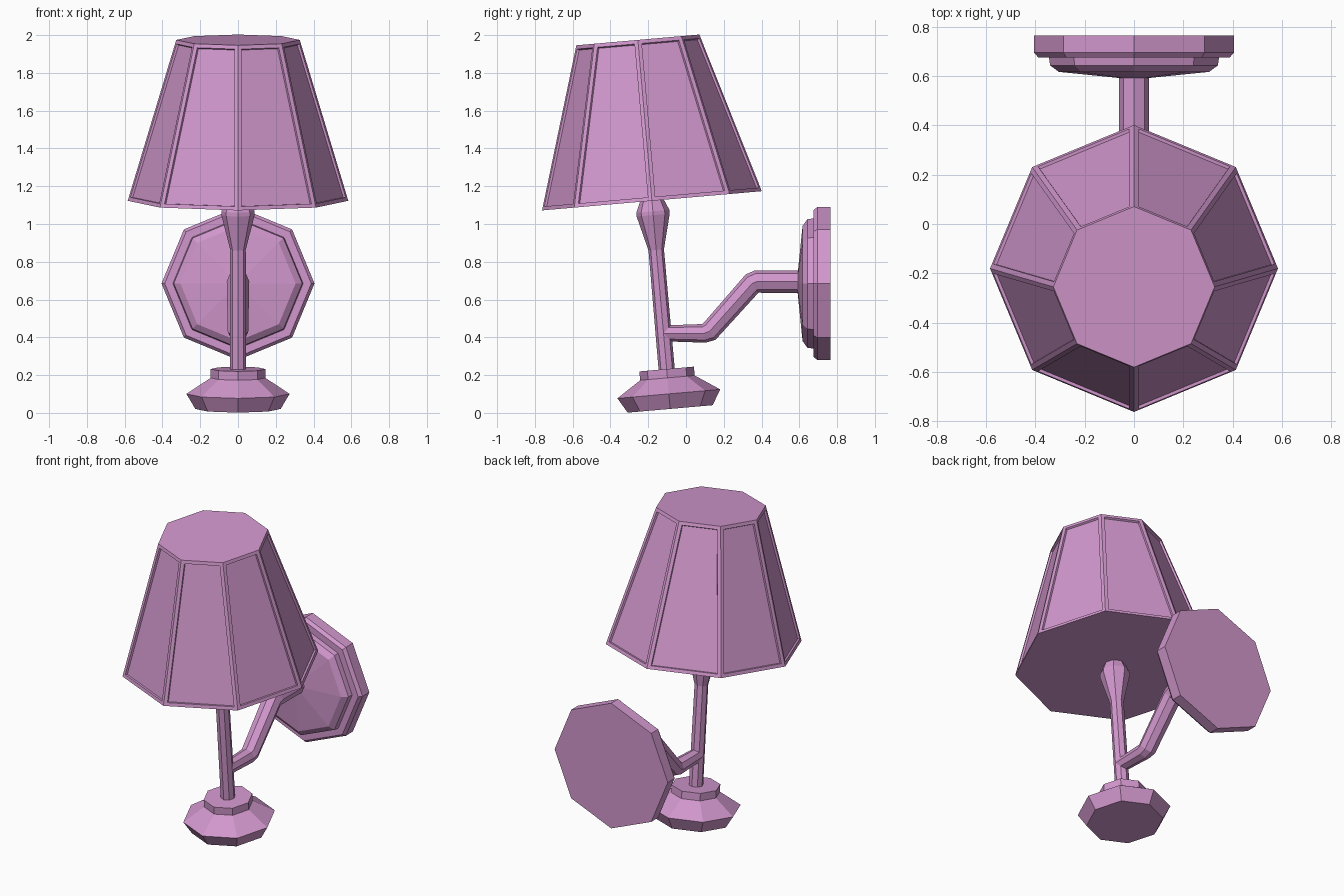
import bpy, bmesh, math
from mathutils import Matrix, Vector

if "Cube" in bpy.data.objects:
    bpy.data.objects.remove(bpy.data.objects["Cube"])

SIDES = 8
mat = bpy.data.materials.new("pink_paint")
mat.diffuse_color = (0.64, 0.31, 0.61, 1)
mat.use_nodes = True
mat.node_tree.nodes["Principled BSDF"].inputs["Base Color"].default_value = mat.diffuse_color


def loft(name, rings, matrix=Matrix(), inset=None):
    """Skin octagonal rings given as (centre, x_axis, y_axis, radius)."""
    bm = bmesh.new()
    loops = []
    for c, ax, ay, r in rings:
        loops.append([bm.verts.new(c + r * (math.cos(a) * ax + math.sin(a) * ay))
                      for a in (2 * math.pi * k / SIDES for k in range(SIDES))])
    sides = []
    for lo, hi in zip(loops, loops[1:]):
        for k in range(SIDES):
            n = (k + 1) % SIDES
            sides.append(bm.faces.new((lo[k], lo[n], hi[n], hi[k])))
    bm.faces.new(loops[0][::-1])
    bm.faces.new(loops[-1])
    bmesh.ops.remove_doubles(bm, verts=bm.verts, dist=1e-5)
    bmesh.ops.recalc_face_normals(bm, faces=bm.faces)
    if inset:
        bmesh.ops.inset_individual(bm, faces=sides, thickness=inset[0],
                                   depth=0, use_even_offset=True)
        bmesh.ops.inset_individual(bm, faces=sides, thickness=0.003,
                                   depth=-inset[1], use_even_offset=True)
    bm.transform(matrix)
    me = bpy.data.meshes.new(name)
    bm.to_mesh(me)
    bm.free()
    me.materials.append(mat)
    ob = bpy.data.objects.new(name, me)
    bpy.context.collection.objects.link(ob)
    return ob


def turned(name, profile, matrix, inset=None):
    """Octagonal turned part from (radius, height) pairs."""
    X, Y = Vector((1, 0, 0)), Vector((0, 1, 0))
    return loft(name, [(Vector((0, 0, z)), X, Y, r) for r, z in profile], matrix, inset)


# The lamp body leans 5 degrees toward the front
lean = Matrix.Translation((0, -0.084, 0.021)) @ Matrix.Rotation(math.radians(5), 4, 'X')

turned("base", [(0.226, 0), (0.273, 0.08), (0.145, 0.165), (0.145, 0.212)], lean)
turned("stem", [(0.043, 0.2), (0.041, 0.845), (0.088, 1.03), (0.088, 1.05), (0.06, 1.115)], lean)
turned("shade", [(0.584, 1.106), (0.327, 1.961)], lean, inset=(0.021, 0.012))

# Wall plate: profile runs from the wall toward the front
wall = Matrix.Translation((0, 0.765, 0.685)) @ Matrix.Rotation(math.radians(90), 4, 'X')
turned("wall_plate", [(0.405, 0), (0.405, 0.07), (0.388, 0.09), (0.345, 0.09),
                      (0.340, 0.122), (0.305, 0.148), (0.02, 0.177)], wall)

# Bent arm: (y, z, radius) along its centre line
path = [(-0.12, 0.421, 0.042), (0.095, 0.421, 0.05), (0.125, 0.432, 0.055),
        (0.35, 0.685, 0.059), (0.375, 0.695, 0.06), (0.62, 0.695, 0.06)]
pts = [Vector((0, y, z)) for y, z, r in path]
rings = []
for i, p in enumerate(pts):
    a = (p - pts[max(i - 1, 0)]).normalized()
    b = (pts[min(i + 1, len(pts) - 1)] - p).normalized()
    t = (a + b).normalized()
    rings.append((p, Vector((1, 0, 0)), Vector((0, -t.z, t.y)), path[i][2]))
loft("arm", rings)
